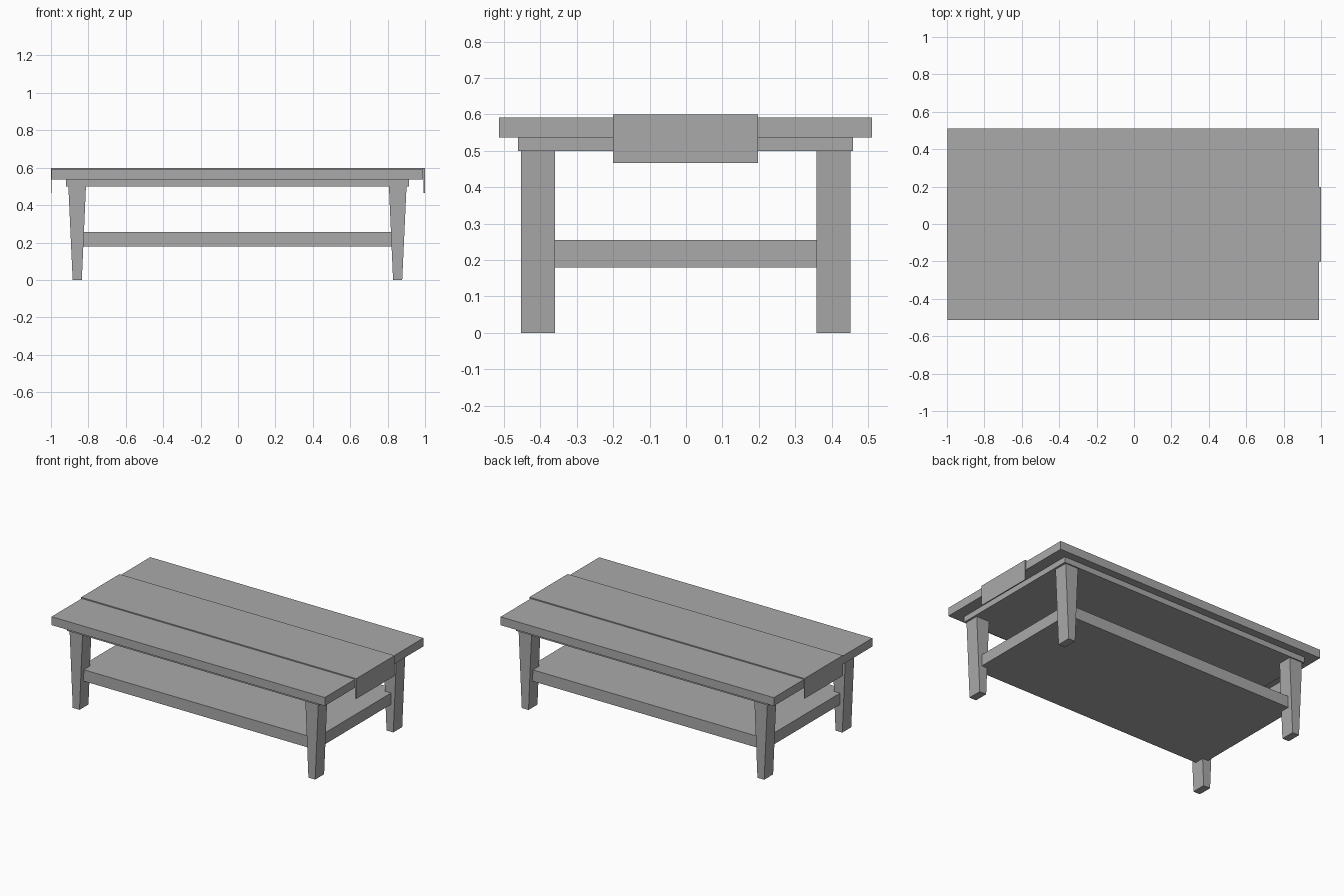
import bpy
import bmesh

cube = bpy.data.objects.get("Cube")
if cube:
    bpy.data.objects.remove(cube, do_unlink=True)

# Single flat colour
grey = bpy.data.materials.new("plain grey")
grey.use_nodes = True
colour = (0.4, 0.4, 0.4, 1)
grey.diffuse_color = colour
grey.node_tree.nodes["Principled BSDF"].inputs["Base Color"].default_value = colour

CX, CY = -0.003, -0.001  # table centre; the runner hangs slightly unevenly


def extrude_profile(name, profile, y0, y1):
    """Solid made by sweeping an x-z outline from y0 to y1."""
    bm = bmesh.new()
    face = bm.faces.new([bm.verts.new((x, y0, z)) for x, z in profile])
    swept = bmesh.ops.extrude_face_region(bm, geom=[face])["geom"]
    verts = [v for v in swept if isinstance(v, bmesh.types.BMVert)]
    bmesh.ops.translate(bm, verts=verts, vec=(0, y1 - y0, 0))
    bmesh.ops.recalc_face_normals(bm, faces=bm.faces)
    mesh = bpy.data.meshes.new(name)
    bm.to_mesh(mesh)
    bm.free()
    mesh.materials.append(grey)
    obj = bpy.data.objects.new(name, mesh)
    bpy.context.collection.objects.link(obj)
    return obj


def board(name, half_x, half_y, z0, z1):
    outline = [(CX - half_x, z0), (CX + half_x, z0), (CX + half_x, z1), (CX - half_x, z1)]
    return extrude_profile(name, outline, CY - half_y, CY + half_y)


# Horizontal boards
board("table_top", 0.993, 0.512, 0.537, 0.592)
board("under_board", 0.917, 0.46, 0.5, 0.537)
board("lower_shelf", 0.865, 0.422, 0.18, 0.255)

# Four legs, tapered along x only
for end, sx in (("left", 1), ("right", -1)):
    for row, sy in (("front", -1), ("back", 1)):
        outline = [(CX + sx * x, z) for x, z in
                   ((0.832, 0), (0.881, 0), (0.904, 0.5), (0.81, 0.5))]
        ys = sorted((CY + sy * 0.359, CY + sy * 0.452))
        extrude_profile(f"{row}_{end}_leg", outline, *ys)

# Thin runner folded down over both ends
runner = [(-1, 0.466), (-1, 0.599), (1, 0.599), (1, 0.466),
          (0.992, 0.466), (0.992, 0.592), (-0.996, 0.592), (-0.996, 0.466)]
extrude_profile("table_runner", runner, -0.2, 0.198)
